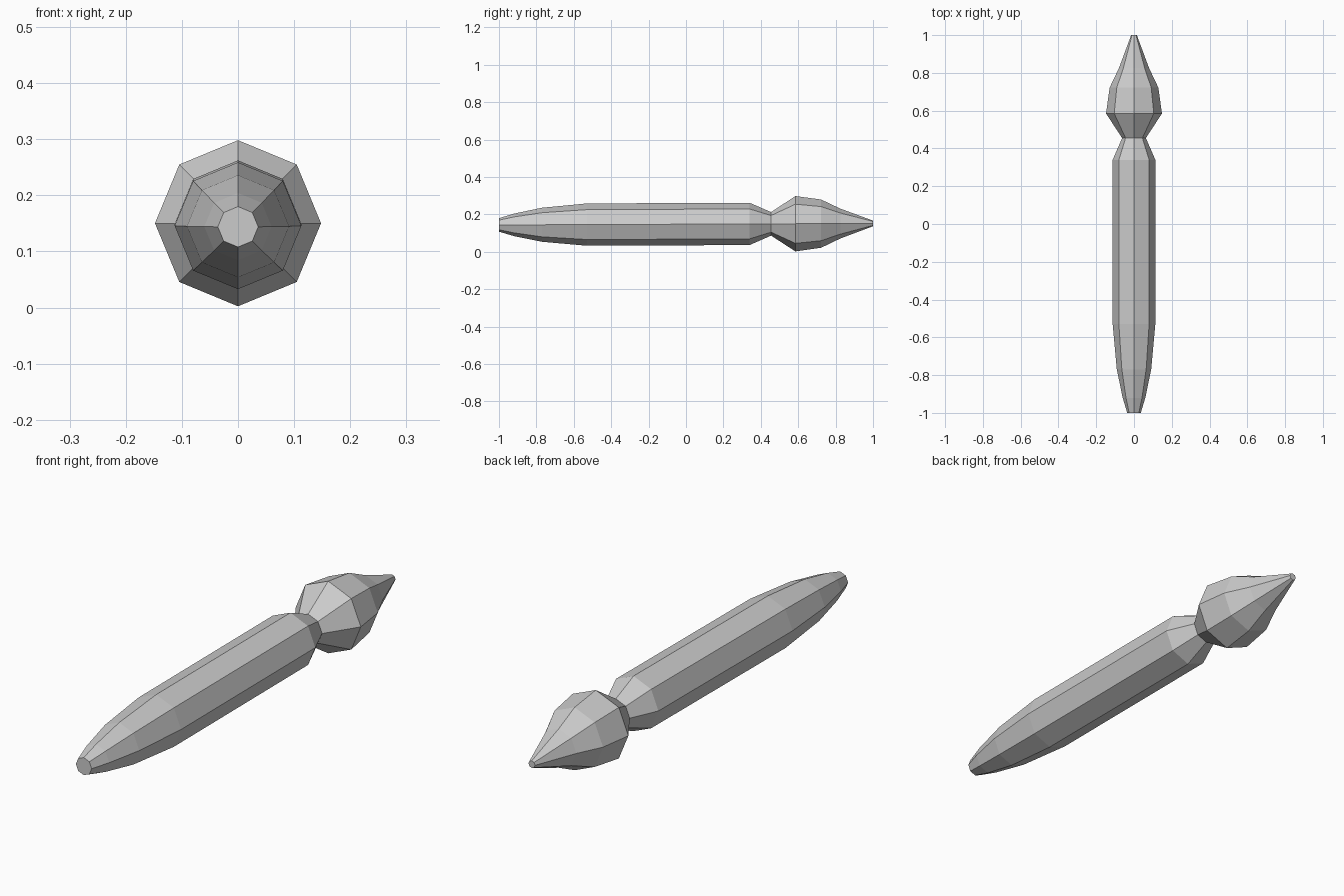
import bpy, bmesh, math

if "Cube" in bpy.data.objects:
    bpy.data.objects.remove(bpy.data.objects["Cube"])

SIDES = 8


def lathe_y(name, profile, cap_first=False, cap_last=False):
    """Octagonal turned part along y from (y, radius) rings; axis rises slightly."""
    bm = bmesh.new()
    rings = []
    for y, r in profile:
        zc = 0.148 + 0.004 * y
        rings.append([bm.verts.new((r * math.cos(2 * math.pi * i / SIDES), y,
                                    zc + r * math.sin(2 * math.pi * i / SIDES)))
                      for i in range(SIDES)])
    for a, b in zip(rings, rings[1:]):
        for i in range(SIDES):
            j = (i + 1) % SIDES
            bm.faces.new((a[i], b[i], b[j], a[j]))
    if cap_first:
        bm.faces.new(rings[0])
    if cap_last:
        bm.faces.new(rings[-1][::-1])
    # Orient outward: side faces must point away from the axis
    bm.normal_update()
    for f in bm.faces:
        c = f.calc_center_median()
        d = c.copy()
        d.z -= 0.148
        if len(f.verts) == 4:
            d.y = 0
        if f.normal.dot(d) < 0:
            f.normal_flip()
    mesh = bpy.data.meshes.new(name)
    bm.to_mesh(mesh)
    bm.free()
    obj = bpy.data.objects.new(name, mesh)
    bpy.context.collection.objects.link(obj)
    return obj


# Long shaft with tapered butt and a neck at the head end
lathe_y("shaft", [(-1.0, 0.036), (-0.92, 0.06), (-0.77, 0.091), (-0.53, 0.113),
                  (0.0, 0.113), (0.34, 0.113), (0.455, 0.063)], cap_first=True)

# Bulbous pointed head, joined to the shaft at the neck
lathe_y("head", [(0.455, 0.063), (0.585, 0.148), (0.722, 0.129),
                 (0.825, 0.08), (1.0, 0.015)], cap_last=True)
